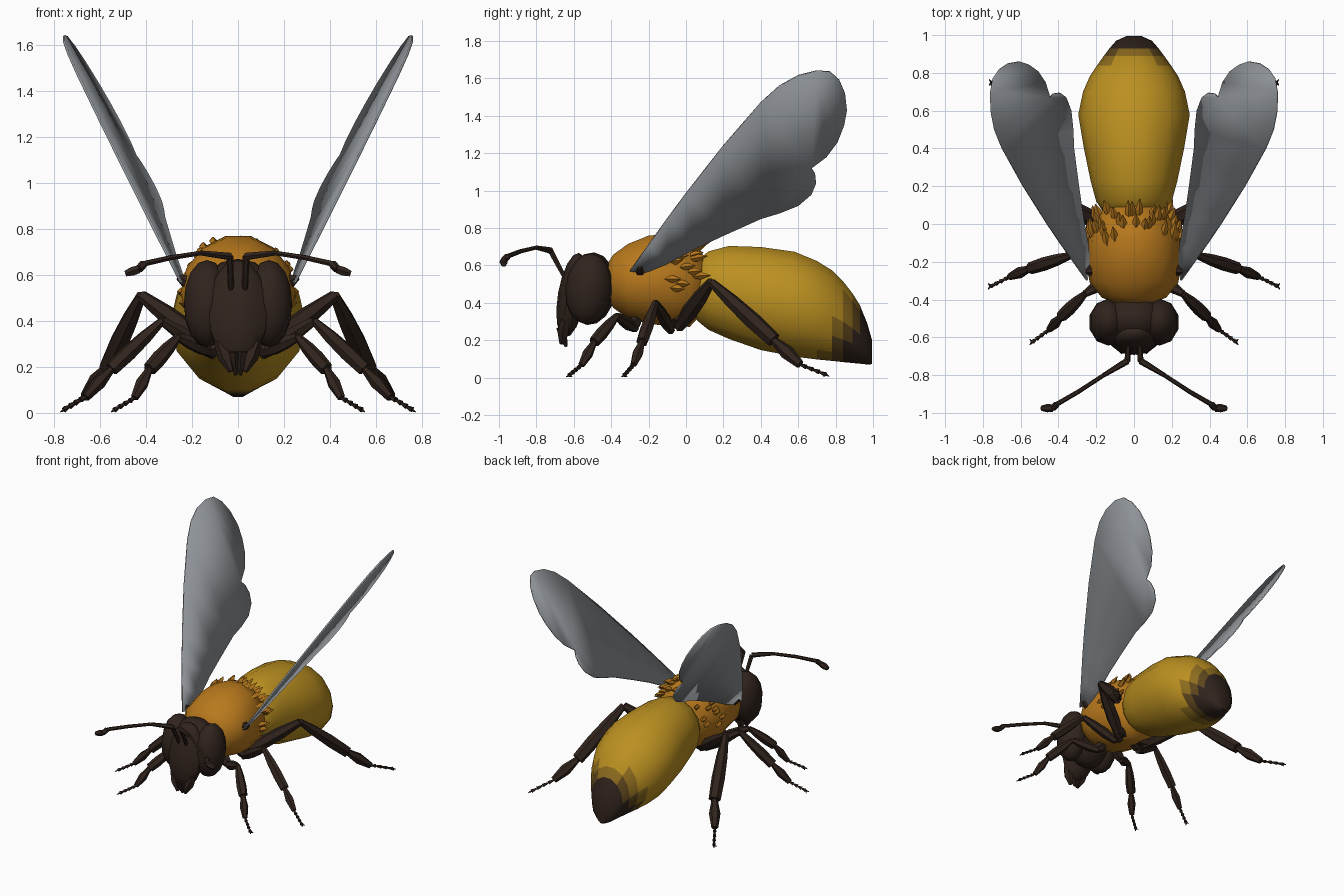
import bpy, bmesh, math, random
from mathutils import Vector, Matrix

if "Cube" in bpy.data.objects:
    bpy.data.objects.remove(bpy.data.objects["Cube"])

random.seed(4)

def mat(name, c):
    m = bpy.data.materials.new(name)
    m.diffuse_color = (*c, 1)
    m.use_nodes = True
    m.node_tree.nodes["Principled BSDF"].inputs["Base Color"].default_value = m.diffuse_color
    return m

DARK = mat("dark_brown", (0.03, 0.017, 0.012))
GOLD = mat("gold", (0.50, 0.28, 0.015))
GOLD2 = mat("gold_shade", (0.27, 0.15, 0.013))
GOLD3 = mat("gold_deep", (0.11, 0.06, 0.012))
AMBER = mat("amber", (0.48, 0.19, 0.012))
WING = mat("wing_grey", (0.27, 0.29, 0.31))

def finish(bm, name, mats, angle=50):
    bmesh.ops.recalc_face_normals(bm, faces=bm.faces)
    me = bpy.data.meshes.new(name)
    bm.to_mesh(me)
    bm.free()
    for m in mats:
        me.materials.append(m)
    ob = bpy.data.objects.new(name, me)
    bpy.context.collection.objects.link(ob)
    bpy.ops.object.select_all(action='DESELECT')
    ob.select_set(True)
    bpy.context.view_layer.objects.active = ob
    bpy.ops.object.shade_smooth_by_angle(angle=math.radians(angle))
    return ob

def skin(bm, rings):
    vs = [[bm.verts.new(p) for p in r] for r in rings]
    n = len(vs[0])
    for a, b in zip(vs, vs[1:]):
        for i in range(n):
            j = (i + 1) % n
            bm.faces.new((a[i], a[j], b[j], b[i]))
    bm.faces.new(vs[0])
    bm.faces.new(vs[-1])

def loft_y(bm, stations, n):
    """stations: y, bottom z, top z, half width"""
    skin(bm, [[(w * math.cos(2 * math.pi * i / n), y,
                (lo + hi) / 2 + (hi - lo) / 2 * math.sin(2 * math.pi * i / n))
               for i in range(n)] for y, lo, hi, w in stations])

def rod(bm, p, q, radii, n=6):
    """tapered limb segment from p to q"""
    p, q = Vector(p), Vector(q)
    d = q - p
    rot = d.to_track_quat('Z', 'Y')
    k = len(radii) - 1
    skin(bm, [[p + d * (i / k) + rot @ Vector((r * math.cos(2 * math.pi * a / n), r * math.sin(2 * math.pi * a / n), 0))
               for a in range(n)] for i, r in enumerate(radii)])

def ball(bm, c, size, tilt=0, u=12, v=8):
    m = Matrix.Translation(c) @ Matrix.Rotation(tilt, 4, 'X') @ Matrix.Diagonal((*size, 1))
    bmesh.ops.create_uvsphere(bm, u_segments=u, v_segments=v, radius=1, matrix=m)

# Abdomen with darkening tip
bm = bmesh.new()
loft_y(bm, [(.03, .38, .54, .09), (.06, .30, .63, .16), (.12, .25, .68, .20), (.23, .20, .71, .23),
            (.40, .14, .705, .265), (.58, .105, .68, .295), (.70, .09, .63, .27), (.78, .083, .58, .235),
            (.84, .077, .52, .195), (.89, .073, .455, .16), (.93, .07, .39, .13), (.97, .067, .29, .095),
            (.995, .07, .20, .04)], 14)
for f in bm.faces:
    c = f.calc_center_median()
    t = c.y - .45 * c.z
    f.material_index = 0 if t < .68 else 1 if t < .73 else 2 if t < .79 else 3
finish(bm, "abdomen", [GOLD, GOLD2, GOLD3, DARK])

# Thorax
bm = bmesh.new()
loft_y(bm, [(-.42, .43, .61, .10), (-.39, .37, .66, .17), (-.31, .31, .72, .235), (-.2, .28, .765, .25),
            (-.08, .27, .775, .245), (.02, .265, .75, .21), (.08, .33, .68, .16), (.12, .4, .6, .1)], 14)
finish(bm, "thorax", [AMBER])

# Fur tufts on the back of the thorax
bm = bmesh.new()
for i in range(36):
    a = math.radians(-10 + 200 * i / 35)
    y = random.uniform(-.10, .07)
    k = math.sqrt(max(.1, 1 - ((y + .14) / .30) ** 2))
    p = Vector((.245 * k * math.cos(a), y, .52 + .25 * k * math.sin(a)))
    out = Vector((math.cos(a) * .02, random.uniform(.05, .08), math.sin(a) * .025))
    rod(bm, p - out * .4, p + out, (.012, .02, .002), 4)
finish(bm, "thorax_fur", [AMBER], 30)

# Head, eyes, face plate and mouth
bm = bmesh.new()
ball(bm, (0, -.51, .475), (.19, .135, .195), -.1)
ball(bm, (0, -.40, .52), (.09, .06, .09), 0, 8, 6)
finish(bm, "head", [DARK])
bm = bmesh.new()
for s in (-1, 1):
    ball(bm, (s * .135, -.52, .475), (.105, .125, .19), -.1, 10, 8)
finish(bm, "eyes", [DARK])
bm = bmesh.new()
ball(bm, (0, -.61, .44), (.135, .075, .23), -.17, 10, 8)
finish(bm, "face_plate", [DARK])
bm = bmesh.new()
for s in (-1, 1):
    rod(bm, (s * .08, -.645, .31), (s * .03, -.665, .18), (.025, .035, .012))
    rod(bm, (s * .02, -.67, .27), (s * .01, -.64, .165), (.025, .02, .008))
finish(bm, "mandibles", [DARK])

# Antennae
for s, side in ((-1, "left"), (1, "right")):
    bm = bmesh.new()
    pts = [(.03, -.64, .52), (.035, -.725, .68), (.16, -.80, .695), (.29, -.885, .675),
           (.41, -.955, .648), (.43, -.975, .625), (.49, -.975, .605)]
    rad = [(.012, .016), (.018, .012), (.011, .012), (.012, .013), (.018, .018), (.02, .022, .014)]
    for p, q, r in zip(pts, pts[1:], rad):
        rod(bm, (s * p[0], *p[1:]), (s * q[0], *q[1:]), r)
    finish(bm, side + "_antenna", [DARK])

# Legs: hip, knee, tibia end, tarsus end, toe
legs = {
    "front": (((.10, -.27, .26), (.26, -.37, .33), (.385, -.49, .19), (.45, -.56, .065), (.54, -.625, .012)), .85),
    "middle": (((.10, -.08, .25), (.33, -.165, .40), (.55, -.235, .19), (.66, -.28, .07), (.76, -.33, .012)), .9),
    "hind": (((.10, -.04, .27), (.42, .135, .51), (.565, .47, .20), (.665, .61, .07), (.755, .75, .015)), 1.15),
}
for name, (pts, k) in legs.items():
    for s, side in ((-1, "left"), (1, "right")):
        P = [Vector((s * x, y, z)) for x, y, z in pts]
        bm = bmesh.new()
        rod(bm, P[0] + Vector((-s * .04, 0, .05)), P[0].lerp(P[1], .15), (.04 * k, .045 * k, .03 * k))
        rod(bm, P[0], P[1], [r * k for r in (.025, .04, .036, .022)])
        rod(bm, P[1], P[2], [r * k for r in (.02, .034, .04, .036)])
        rod(bm, P[2], P[3], [r * k for r in (.018, .034, .02)])
        for i in range(4):  # small toe beads
            rod(bm, P[3].lerp(P[4], i / 4), P[3].lerp(P[4], (i + .9) / 4), (.006, .013), 5)
        for e in (-.016, .016):  # claws
            rod(bm, P[4], P[4] + Vector((s * .012, e, -.008)), (.007, .002), 4)
        finish(bm, f"{side}_{name}_leg", [DARK])

# Wings: one flat outline laid on a sloping plane, given thickness
outline = [(-.30, .57), (-.2, .71), (-.1, .85), (0, .985), (.2, 1.24), (.4, 1.47), (.5, 1.56), (.6, 1.615),
           (.7, 1.64), (.77, 1.635), (.82, 1.59), (.85, 1.52), (.86, 1.43), (.845, 1.35), (.81, 1.26),
           (.75, 1.18), (.67, 1.12), (.69, 1.09), (.695, 1.04), (.67, .98), (.6, .92), (.5, .88), (.4, .85),
           (.2, .76), (.05, .69), (-.1, .61), (-.22, .56)]
for s, side in ((-1, "left"), (1, "right")):
    bm = bmesh.new()
    f = bm.faces.new([bm.verts.new((s * (.25 + .606 * (z - .57) - .141 * (y + .3)), y, z)) for y, z in outline])
    bmesh.ops.triangulate(bm, faces=[f])
    ob = finish(bm, side + "_wing", [WING], 30)
    mod = ob.modifiers.new("thickness", 'SOLIDIFY')
    mod.thickness = .01
    mod.offset = 0
    # wing root joint
    bm = bmesh.new()
    rod(bm, (s * .2, -.24, .56), (s * .262, -.25, .59), (.03, .03, .012))
    finish(bm, side + "_wing_root", [DARK])
